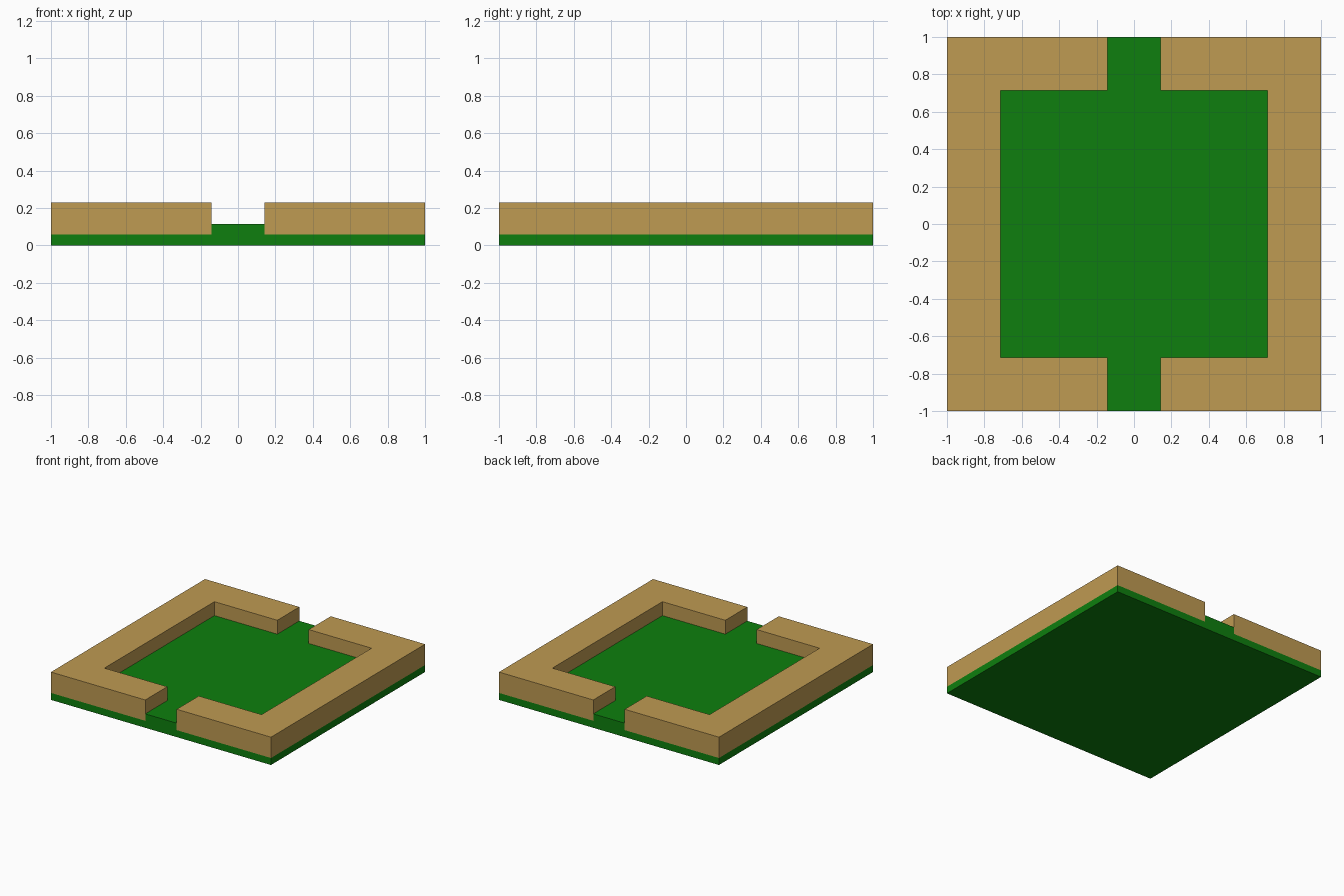
import bpy, bmesh

cube = bpy.data.objects.get("Cube")
if cube:
    bpy.data.objects.remove(cube, do_unlink=True)

U = 2 / 7            # wall thickness and gateway width
IN = 1 - U           # inner face of the walls
GAP = U / 2          # half width of the gateways
Z_SLAB, Z_LAWN, Z_TOP = 0.2 * U, 0.4 * U, 0.8 * U


def material(name, rgb):
    m = bpy.data.materials.new(name)
    m.use_nodes = True
    m.diffuse_color = (*rgb, 1)
    bsdf = next(n for n in m.node_tree.nodes if n.type == 'BSDF_PRINCIPLED')
    bsdf.inputs["Base Color"].default_value = (*rgb, 1)
    return m


def extruded(name, outline, z0, z1, mat):
    """Extrude a flat outline from z0 up to z1."""
    bm = bmesh.new()
    face = bm.faces.new([bm.verts.new((x, y, z0)) for x, y in outline])
    top = bmesh.ops.extrude_face_region(bm, geom=[face], use_keep_orig=True)
    verts = [g for g in top["geom"] if isinstance(g, bmesh.types.BMVert)]
    bmesh.ops.translate(bm, verts=verts, vec=(0, 0, z1 - z0))
    bmesh.ops.recalc_face_normals(bm, faces=bm.faces)
    mesh = bpy.data.meshes.new(name)
    bm.to_mesh(mesh)
    bm.free()
    mesh.materials.append(mat)
    obj = bpy.data.objects.new(name, mesh)
    bpy.context.collection.objects.link(obj)
    return obj


green = material("grass green", (0.0044, 0.212, 0.0044))
tan = material("sandy tan", (0.52, 0.325, 0.085))

# Ground slab under everything
extruded("ground_slab", [(-1, -1), (1, -1), (1, 1), (-1, 1)], 0, Z_SLAB, green)

# Raised lawn filling the courtyard and both gateways
half = [(GAP, -1), (GAP, -IN), (IN, -IN), (IN, IN), (GAP, IN), (GAP, 1)]
extruded("lawn", half + [(-x, y) for x, y in reversed(half)], Z_SLAB, Z_LAWN, green)

# Bracket-shaped walls on both sides, leaving a gateway front and back
bracket = half + [(1, 1), (1, -1)]
for side, s in (("left", 1), ("right", -1)):
    extruded(side + "_wall", [(s * x, y) for x, y in bracket], Z_SLAB, Z_TOP, tan)
